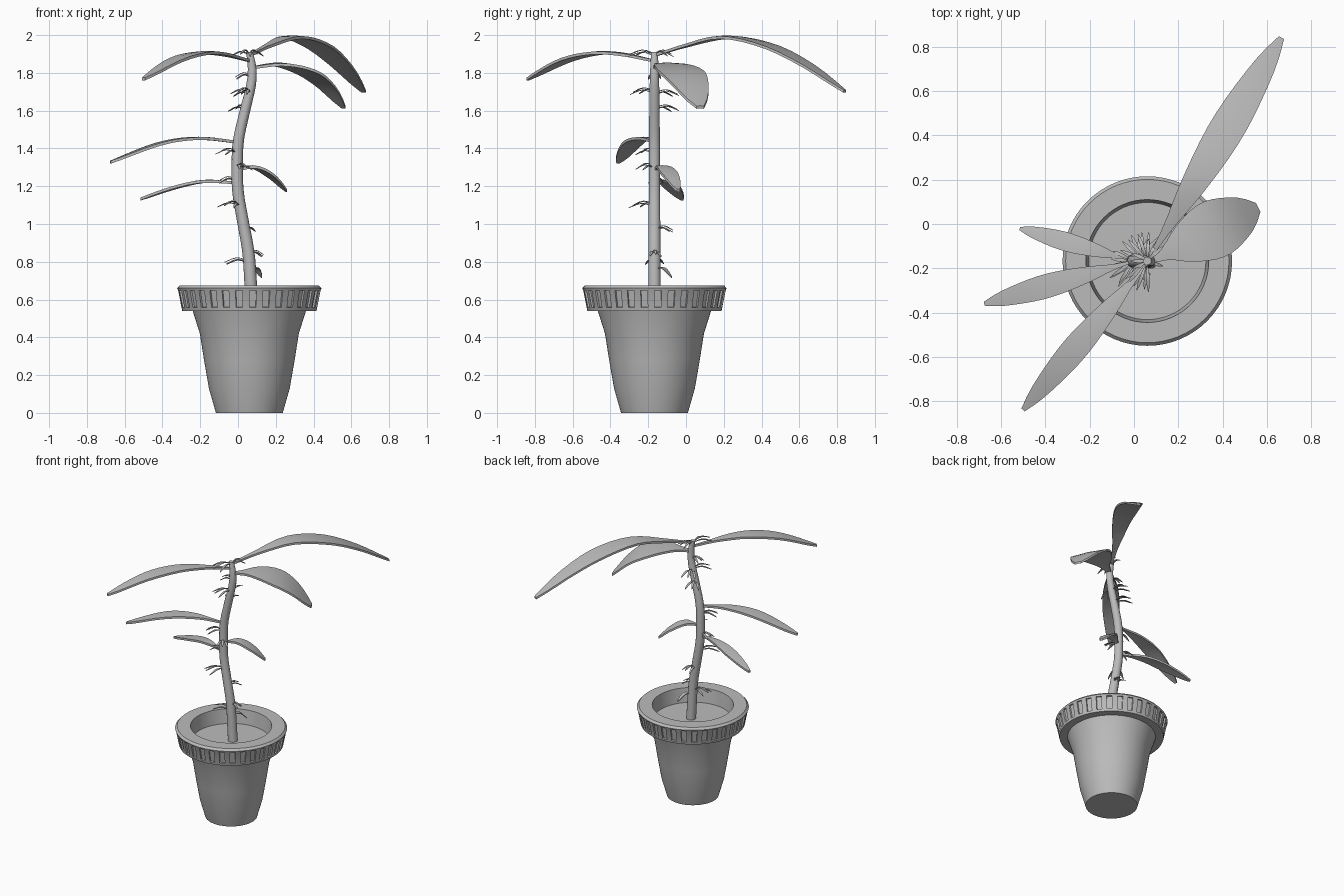
import bpy, bmesh
from math import sin, cos, pi, radians
from mathutils import Vector

cube = bpy.data.objects.get("Cube")
if cube:
    bpy.data.objects.remove(cube, do_unlink=True)

grey = bpy.data.materials.new("plain_grey")
grey.use_nodes = True
COLOUR = (0.5, 0.5, 0.5, 1)
grey.diffuse_color = COLOUR
grey.node_tree.nodes["Principled BSDF"].inputs["Base Color"].default_value = COLOUR

CX, CY = 0.06, -0.167  # centre of the pot


def curve(keys, t):
    """Smooth value at t through (position, value) keys."""
    n = len(keys)

    def slope(i):
        a, b = keys[max(i - 1, 0)], keys[min(i + 1, n - 1)]
        return (b[1] - a[1]) / (b[0] - a[0])

    t = min(max(t, keys[0][0]), keys[-1][0])
    i = next(k for k in range(n - 1) if t <= keys[k + 1][0])
    (t0, v0), (t1, v1) = keys[i], keys[i + 1]
    h = t1 - t0
    s = (t - t0) / h
    return (v0 * (2 * s**3 - 3 * s**2 + 1) + v1 * (3 * s**2 - 2 * s**3)
            + h * slope(i) * (s**3 - 2 * s**2 + s) + h * slope(i + 1) * (s**3 - s**2))


def loft(bm, rings):
    """Skin closed rings of points and cap both ends; returns faces by band."""
    loops = [[bm.verts.new(p) for p in ring] for ring in rings]
    bands = []
    for a, b in zip(loops, loops[1:]):
        n = len(a)
        bands.append([bm.faces.new((a[k], a[(k + 1) % n], b[(k + 1) % n], b[k]))
                      for k in range(n)])
    bm.faces.new(loops[0][::-1])
    bm.faces.new(loops[-1])
    return bands


def finish(name, bm, angle=35):
    bmesh.ops.recalc_face_normals(bm, faces=bm.faces)
    mesh = bpy.data.meshes.new(name)
    bm.to_mesh(mesh)
    bm.free()
    mesh.materials.append(grey)
    obj = bpy.data.objects.new(name, mesh)
    bpy.context.collection.objects.link(obj)
    mesh.shade_smooth()
    mesh.set_sharp_from_angle(angle=radians(angle))
    return obj


def circle(x, y, z, r, n):
    return [(x + r * cos(2 * pi * k / n), y + r * sin(2 * pi * k / n), z) for k in range(n)]


# Pot: turned profile with a wide rim and a hollow mouth
profile = [(0.177, 0), (0.214, 0.13), (0.24, 0.28), (0.262, 0.42), (0.30, 0.54),
           (0.355, 0.54), (0.359, 0.557), (0.377, 0.648), (0.382, 0.66),
           (0.368, 0.675), (0.277, 0.675), (0.263, 0.56)]
bm = bmesh.new()
bands = loft(bm, [circle(CX, CY, z, r, 64) for r, z in profile])
bmesh.ops.recalc_face_normals(bm, faces=bm.faces)
# Recessed panels around the rim
bmesh.ops.inset_individual(bm, faces=bands[6][::2], thickness=0.002, depth=-0.01)
finish("pot", bm)

# Soil
bm = bmesh.new()
loft(bm, [circle(CX, CY, z, 0.264, 64) for z in (0.55, 0.57)])
finish("soil", bm)

# Stem: swaying tapered tube
STEM = [(0.55, 0.075), (0.67, 0.068), (0.85, 0.055), (1.02, 0.025), (1.17, 0.0),
        (1.3, -0.004), (1.44, 0.002), (1.6, 0.037), (1.74, 0.07), (1.83, 0.075), (1.91, 0.06)]
WIDTH = [(0.55, 0.034), (1.1, 0.031), (1.6, 0.028), (1.8, 0.024), (1.91, 0.018)]
bm = bmesh.new()
loft(bm, [circle(curve(STEM, z), CY, z, curve(WIDTH, z), 14)
          for z in [0.55 + 1.36 * k / 30 for k in range(31)]])
finish("stem", bm)

BLADE = [(0, 0.08), (0.15, 0.27), (0.3, 0.65), (0.5, 0.97), (0.65, 1),
         (0.85, 0.7), (0.95, 0.4), (1, 0.17)]


def add_leaf(bm, base, tip, heights, half_width, thick, steps):
    """Arched blade from base to tip, following (t, z) heights."""
    base, tip = Vector(base), Vector(tip)
    run = tip - base
    side = Vector((run.y, -run.x)).normalized()
    rings = []
    for k in range(steps + 1):
        t = k / steps
        c = base + run * t
        z = curve(heights, t)
        w = half_width * curve(BLADE, t)
        row = []
        for s, drop in ((-1, 0), (0, 0), (1, 0), (1, thick), (0, thick), (-1, thick)):
            p = c + side * (w * s)
            row.append((p.x, p.y, z - drop + 0.06 * w * (1 - abs(s))))
        rings.append(row)
    loft(bm, rings)


# Large leaves: tip, arch heights, half width
leaves = {
    "top_back_leaf": ((0.665, 0.84), [(0, 1.9), (0.16, 1.95), (0.37, 1.995),
                                      (0.6, 1.95), (0.8, 1.85), (1, 1.71)], 0.078),
    "top_right_leaf": ((0.56, 0.075), [(0, 1.835), (0.3, 1.85), (0.6, 1.81),
                                       (0.8, 1.74), (1, 1.625)], 0.13),
    "top_front_leaf": ((-0.5, -0.838), [(0, 1.87), (0.25, 1.905), (0.45, 1.912),
                                        (0.7, 1.875), (1, 1.775)], 0.058),
    "middle_left_leaf": ((-0.675, -0.36), [(0, 1.44), (0.3, 1.46), (0.6, 1.435),
                                           (1, 1.335)], 0.053),
    "lower_left_leaf": ((-0.515, -0.02), [(0, 1.225), (0.35, 1.232), (0.65, 1.2),
                                          (1, 1.14)], 0.042),
    "small_right_leaf": ((0.255, -0.04), [(0, 1.295), (0.35, 1.308), (0.7, 1.26),
                                          (1, 1.185)], 0.048),
}
for name, (tip, heights, half) in leaves.items():
    bm = bmesh.new()
    add_leaf(bm, (curve(STEM, heights[0][1]), CY), tip, heights, half, 0.015, 16)
    finish(name, bm)

# Shoots: little fans of thin blades along the stem (height, heading, length)
shoots = [(0.81, 180, 0.13), (0.85, 5, 0.08), (0.98, 75, 0.1), (1.11, -125, 0.14),
          (1.24, 175, 0.1), (1.31, -60, 0.1), (1.39, -145, 0.12), (1.62, 115, 0.13),
          (1.71, -120, 0.13), (1.70, 110, 0.13), (1.79, 180, 0.09),
          (1.91, -110, 0.14), (1.91, 65, 0.1)]
bm = bmesh.new()
for z, heading, length in shoots:
    x = curve(STEM, z)
    for turn, lift in ((-22, 0), (0, 0.008), (22, -0.004)):
        a = radians(heading + turn)
        top = z + lift
        add_leaf(bm, (x, CY), (x + length * cos(a), CY + length * sin(a)),
                 [(0, top - 0.012), (0.5, top + 0.005), (1, top - 0.018)], 0.008, 0.004, 6)
finish("shoots", bm)

# Young leaf near the soil
bm = bmesh.new()
add_leaf(bm, (0.065, CY), (0.125, -0.075), [(0, 0.76), (0.5, 0.77), (1, 0.72)], 0.018, 0.006, 8)
finish("young_leaf", bm)
